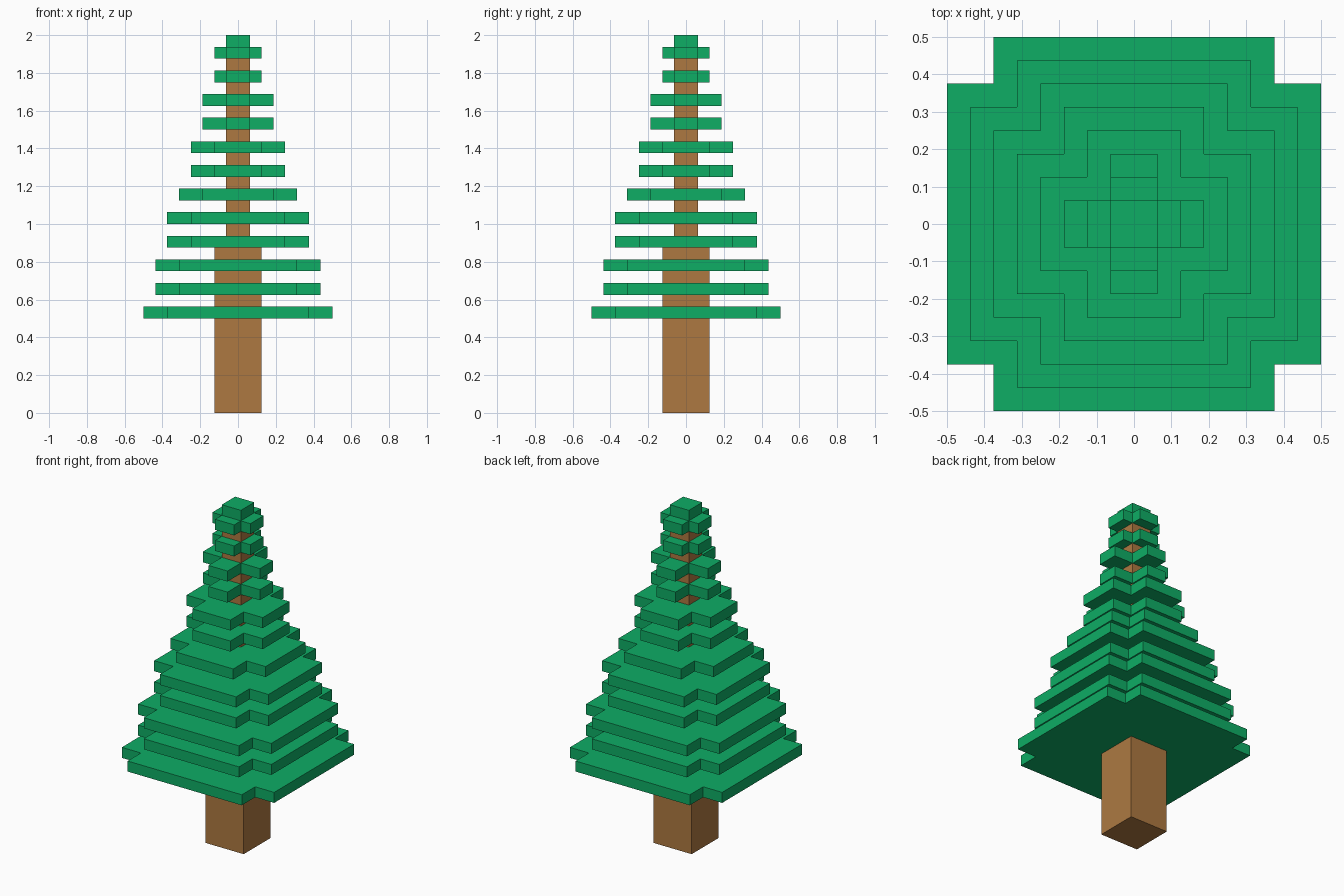
import bpy
import bmesh

cube = bpy.data.objects.get("Cube")
if cube:
    bpy.data.objects.remove(cube, do_unlink=True)

U = 1 / 16  # block grid step


def make_material(name, rgb):
    mat = bpy.data.materials.new(name)
    mat.use_nodes = True
    colour = (*rgb, 1.0)
    mat.diffuse_color = colour
    mat.node_tree.nodes["Principled BSDF"].inputs["Base Color"].default_value = colour
    return mat


def make_prism(name, outline, z0, z1, mat):
    """Extrude a counter-clockwise outline (grid steps) from z0 to z1."""
    bm = bmesh.new()
    base = bm.faces.new([bm.verts.new((x * U, y * U, z0 * U)) for x, y in outline])
    top = bmesh.ops.extrude_face_region(bm, geom=[base], use_keep_orig=True)["geom"]
    verts = [v for v in top if isinstance(v, bmesh.types.BMVert)]
    bmesh.ops.translate(bm, verts=verts, vec=(0, 0, (z1 - z0) * U))
    bmesh.ops.recalc_face_normals(bm, faces=bm.faces)
    mesh = bpy.data.meshes.new(name)
    bm.to_mesh(mesh)
    bm.free()
    mesh.materials.append(mat)
    obj = bpy.data.objects.new(name, mesh)
    bpy.context.collection.objects.link(obj)
    return obj


def square(h):
    return [(-h, -h), (h, -h), (h, h), (-h, h)]


def cross(h, a):
    """Plus-shaped outline: reach h, arm half-width a."""
    quarter = [(h, -a), (h, a), (a, a)]
    points = []
    for _ in range(4):
        points += quarter
        quarter = [(-y, x) for x, y in quarter]
    return points


green = make_material("leaf green", (0.0044, 0.418, 0.130))
brown = make_material("bark brown", (0.418, 0.191, 0.053))

# Trunk: thick lower part, thin upper part
make_prism("lower_trunk", square(2), 0, 14, brown)
make_prism("upper_trunk", square(1), 14, 31, brown)

# Branch tiers, every second step up from z = 8
for i, reach in enumerate([8, 7, 7, 6, 6, 5, 4, 4, 3, 3, 2, 2]):
    z = 8 + 2 * i
    make_prism(f"branch_tier_{i + 1}", cross(reach, max(reach - 2, 1)), z, z + 1, green)

# Tip block
make_prism("tree_tip", square(1), 31, 32, green)
